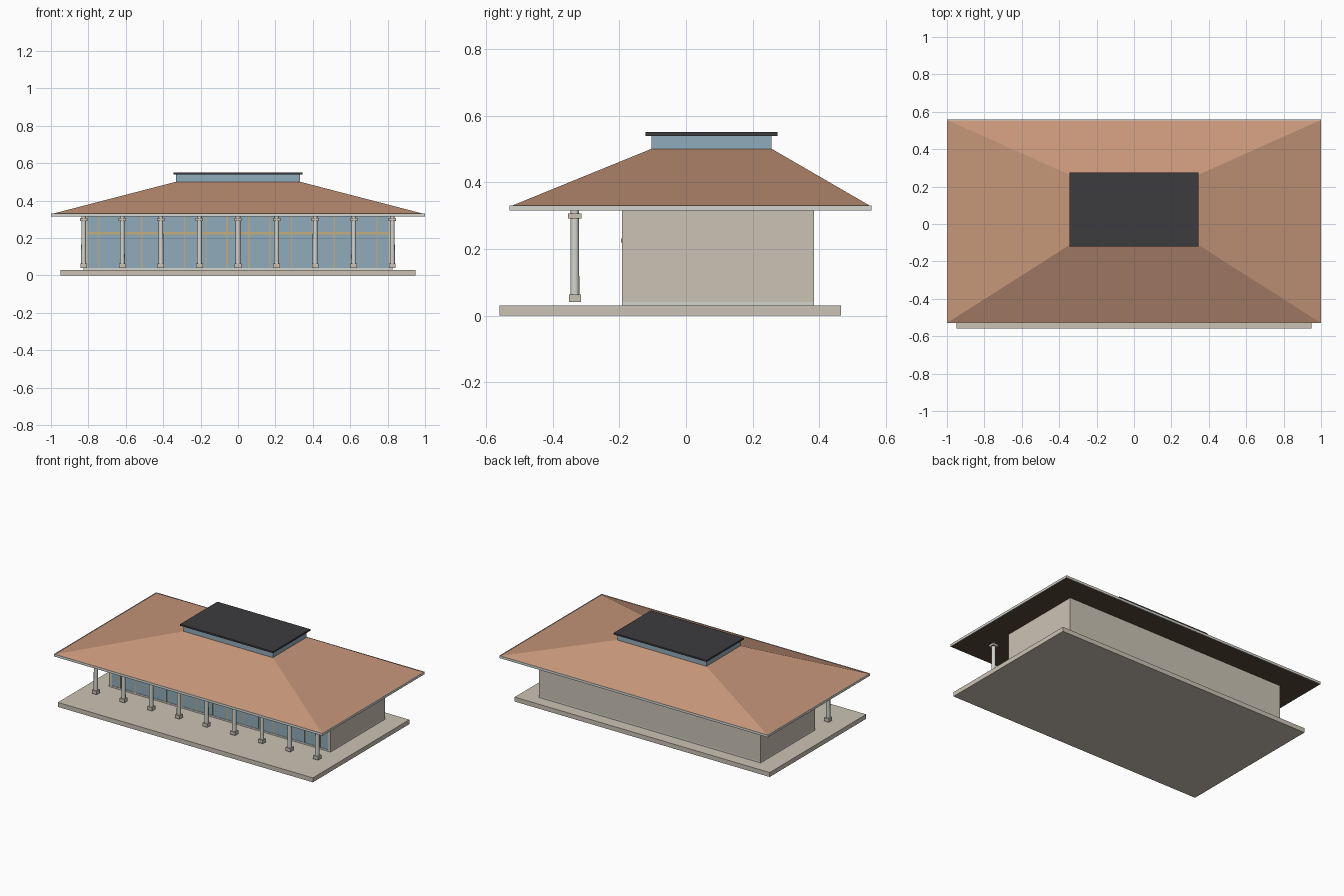
import bpy, bmesh

if "Cube" in bpy.data.objects:
    bpy.data.objects.remove(bpy.data.objects["Cube"])


def material(name, rgb):
    m = bpy.data.materials.new(name)
    m.diffuse_color = (*rgb, 1)
    m.use_nodes = True
    m.node_tree.nodes["Principled BSDF"].inputs["Base Color"].default_value = m.diffuse_color
    return m


STONE = material("stone", (0.60, 0.55, 0.46))
PALE = material("pale_trim", (0.66, 0.66, 0.62))
TILE = material("roof_tile", (0.56, 0.30, 0.19))
SOFFIT = material("dark_wood", (0.09, 0.065, 0.04))
GLASS = material("glass", (0.28, 0.41, 0.49))
GOLD = material("brass", (0.55, 0.42, 0.20))
DARK = material("dark_metal", (0.045, 0.045, 0.05))


def finish(name, bm, mat):
    bmesh.ops.recalc_face_normals(bm, faces=bm.faces)
    me = bpy.data.meshes.new(name)
    bm.to_mesh(me)
    bm.free()
    me.materials.append(mat)
    ob = bpy.data.objects.new(name, me)
    bpy.context.collection.objects.link(ob)
    return ob


def box(name, x, y, z, mat):
    """Box from (min, max) ranges; top can be tapered afterwards."""
    bm = bmesh.new()
    bmesh.ops.create_cube(bm, size=1)
    for v in bm.verts:
        v.co = [r[0] if c < 0 else r[1] for c, r in zip(v.co, (x, y, z))]
    return finish(name, bm, mat)


# terrace and inner floor
box("terrace", (-0.95, 0.95), (-0.56, 0.466), (0, 0.03), STONE)
box("floor_plinth", (-0.825, 0.825), (-0.193, 0.385), (0.03, 0.04), PALE)

# solid back and side walls
W = (0.04, 0.315)
box("back_wall", (-0.825, 0.825), (0.365, 0.385), W, STONE)
for side, x in (("left", (-0.825, -0.805)), ("right", (0.805, 0.825))):
    box(side + "_wall", x, (-0.193, 0.365), W, STONE)

# glazed front with mullions and transom
box("front_glass", (-0.805, 0.805), (-0.19, -0.182), W, GLASS)
for i in range(14):
    x = -0.743 + i * 1.486 / 13
    box(f"mullion_{i}", (x - 0.003, x + 0.003), (-0.193, -0.18), W, GOLD)
box("transom", (-0.805, 0.805), (-0.196, -0.188), (0.22, 0.231), GOLD)

# colonnade
CY = -0.334
for i in range(9):
    x = -0.825 + i * 0.20625
    bm = bmesh.new()
    bmesh.ops.create_cone(bm, cap_ends=True, segments=20, radius1=0.0135,
                          radius2=0.0125, depth=0.265)
    bmesh.ops.translate(bm, verts=bm.verts, vec=(x, CY, 0.1825))
    for f in bm.faces:
        f.smooth = len(f.verts) == 4
    for e in bm.edges:
        e.smooth = all(f.smooth for f in e.link_faces)
    finish(f"column_shaft_{i}", bm, PALE)
    for part, h, z in (("base", 0.018, (0.041, 0.063)), ("capital", 0.02, (0.291, 0.306))):
        box(f"column_{part}_{i}", (x - h, x + h), (CY - h, CY + h), z, STONE)

# soffit and fascia frame around the eaves
Y0, Y1 = -0.53, 0.558
box("soffit", (-0.996, 0.996), (Y0 + 0.004, Y1 - 0.004), (0.315, 0.32), SOFFIT)
F = (0.315, 0.331)
for side, s in (("left", -1), ("right", 1)):
    box("fascia_" + side, sorted((s, s * 0.996)), (Y0, Y1), F, PALE)
for side, y in (("front", (Y0, Y0 + 0.004)), ("back", (Y1 - 0.004, Y1))):
    box("fascia_" + side, (-0.996, 0.996), y, F, PALE)

# hipped roof: a box tapered to the lantern
roof = box("hip_roof", (-0.998, 0.998), (Y0 + 0.002, Y1 - 0.002), (0.328, 0.50), TILE)
for v in roof.data.vertices:
    if v.co.z > 0.4:
        v.co.x = 0.335 if v.co.x > 0 else -0.335
        v.co.y = 0.259 if v.co.y > 0 else -0.106

# glazed lantern and its flat cap
box("lantern_glass", (-0.332, 0.332), (-0.104, 0.257), (0.50, 0.54), GLASS)
box("lantern_cap", (-0.346, 0.346), (-0.121, 0.275), (0.54, 0.551), DARK)
